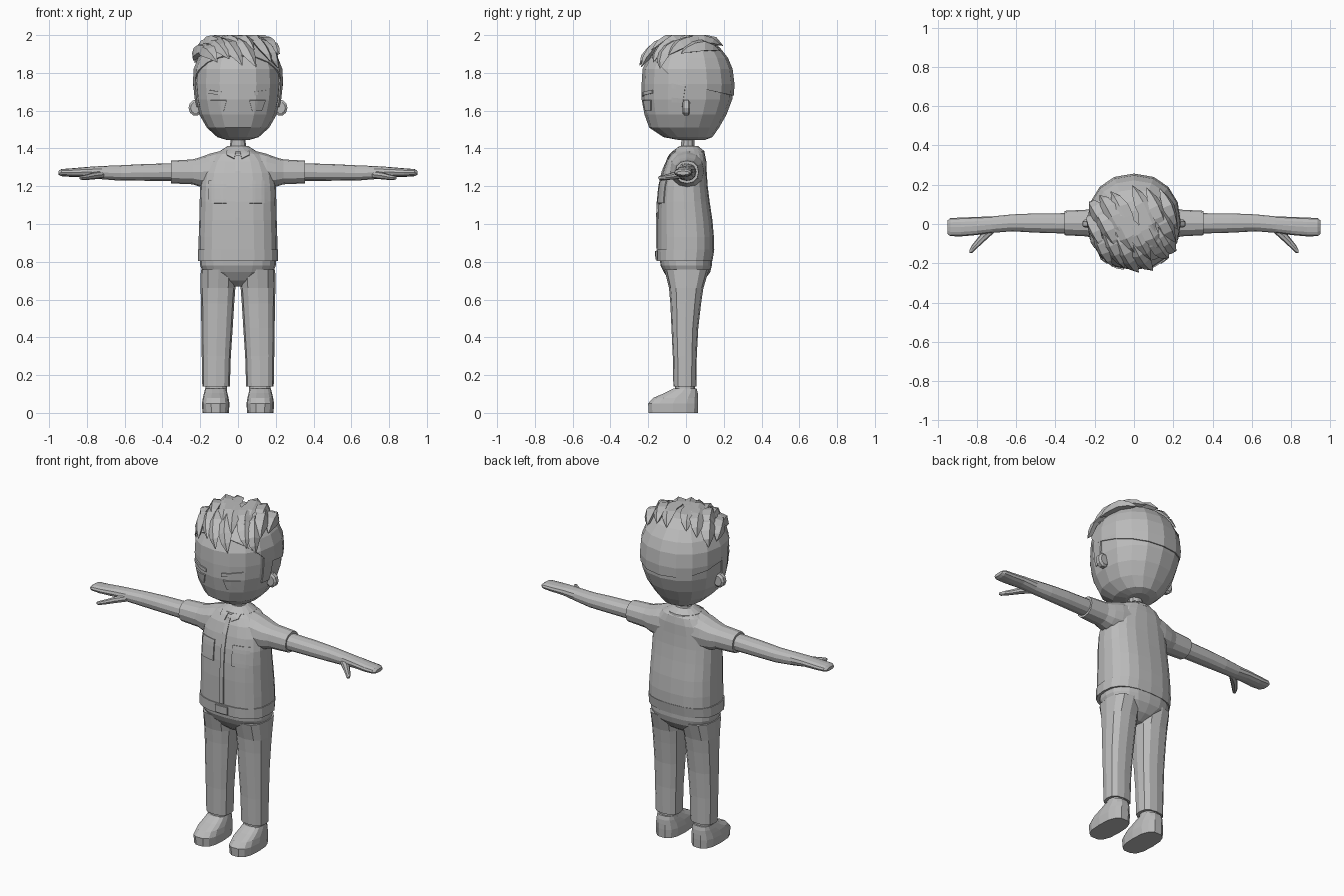
import bpy, bmesh, random
from math import sin, cos, pi, radians
from mathutils import Vector
from mathutils.bvhtree import BVHTree

random.seed(4)
if "Cube" in bpy.data.objects:
    bpy.data.objects.remove(bpy.data.objects["Cube"], do_unlink=True)

grey = bpy.data.materials.new("plain_grey")
grey.use_nodes = True
grey.diffuse_color = (0.5, 0.5, 0.5, 1)
grey.node_tree.nodes["Principled BSDF"].inputs["Base Color"].default_value = grey.diffuse_color


def finish(name, bm):
    bmesh.ops.recalc_face_normals(bm, faces=bm.faces)
    mesh = bpy.data.meshes.new(name)
    bm.to_mesh(mesh)
    bm.free()
    mesh.materials.append(grey)
    obj = bpy.data.objects.new(name, mesh)
    bpy.context.collection.objects.link(obj)
    return obj


def skin(name, rings, closed=True):
    """Join rings of points with quads and cap the ends."""
    bm = bmesh.new()
    loops = [[bm.verts.new(p) for p in ring] for ring in rings]
    n = len(loops[0])
    for a, b in zip(loops, loops[1:]):
        for i in range(n if closed else n - 1):
            j = (i + 1) % n
            bm.faces.new((a[i], a[j], b[j], b[i]))
    if closed:
        bm.faces.new(loops[0])
        bm.faces.new(loops[-1])
    return finish(name, bm)


def oval(n, power):
    for i in range(n):
        a = 2 * pi * i / n
        c, s = cos(a), sin(a)
        yield (abs(c) ** (2 / power) * (1 if c > 0 else -1),
               abs(s) ** (2 / power) * (1 if s > 0 else -1))


def upright(name, rows, cx=0, n=16, power=2.3, grow=0):
    """Rows of (z, half width, front y, back y, optional centre x)."""
    rings = []
    for z, rx, y0, y1, *mid in rows:
        x = mid[0] if mid else cx
        rings.append([(x + c * (rx + grow), (y0 + y1) / 2 + s * ((y1 - y0) / 2 + grow), z + grow * (z > 1.9))
                      for c, s in oval(n, power)])
    return skin(name, rings)


def sideways(name, rows, side, n=12, power=2.2):
    """Rows of (x, centre y, centre z, half depth, half height)."""
    return skin(name, [[(side * x, cy + c * ry, cz + s * rz) for c, s in oval(n, power)]
                       for x, cy, cz, ry, rz in rows])


def tree(obj):
    m = obj.data
    return BVHTree.FromPolygons([v.co for v in m.vertices], [p.vertices[:] for p in m.polygons])


def patch(name, target, corners, axis="y", side=1, steps=6):
    """Thin plate draped on a surface; corners go round the outline."""
    a, b, c, d = [Vector(p) for p in corners]
    ray = Vector((0, 1, 0)) if axis == "y" else Vector((-side, 0, 0))
    rows = []
    for i in range(steps + 1):
        row = []
        for j in range(steps + 1):
            p = a.lerp(b, i / steps).lerp(d.lerp(c, i / steps), j / steps)
            start = Vector((side * p.x, -1, p.y)) if axis == "y" else Vector((side, p.x, p.y))
            hit = target.ray_cast(start, ray)[0]
            row.append(hit - ray * 0.003)
        rows.append(row)
    obj = skin(name, rows, closed=False)
    mod = obj.modifiers.new("thickness", "SOLIDIFY")
    mod.thickness, mod.offset = 0.008, 0
    return obj


def box(x0, x1, z0, z1):
    return [(x0, z0), (x1, z0), (x1, z1), (x0, z1)]


# Head and neck
HEAD = [(1.445, .06, -.04, .10), (1.46, .11, -.12, .14), (1.51, .165, -.195, .175),
        (1.58, .205, -.22, .215), (1.66, .225, -.235, .245), (1.74, .232, -.235, .25),
        (1.82, .228, -.23, .24), (1.88, .205, -.2, .215), (1.93, .165, -.14, .17),
        (1.965, .1, -.06, .11), (1.975, .04, 0, .06)]
head = upright("head", HEAD, power=2.2)
head_tree = tree(head)
upright("neck", [(1.36, .045, -.03, .05), (1.48, .038, -.025, .045)], n=10, power=2)

# Smooth hair cap, trimmed at the nape and the forehead
cap = upright("hair_cap", HEAD, power=2.2, grow=.007)
bm = bmesh.new()
bm.from_mesh(cap.data)
for point, normal in (((0, .25, 1.68), (0, .22, 1)), ((0, -.15, 1.85), (0, 1, 1))):
    bmesh.ops.bisect_plane(bm, geom=bm.verts[:] + bm.edges[:] + bm.faces[:],
                           plane_co=point, plane_no=normal, clear_inner=True)
bm.to_mesh(cap.data)
bm.free()
mod = cap.modifiers.new("thickness", "SOLIDIFY")
mod.thickness = .012


# Swept fringe of pointed clumps
def clump(name, u0, v0, u1, v1, lift, width):
    centre = Vector((0, 0, 1.74))
    path = []
    for k in range(6):
        t = k / 5
        u, v = radians(u0 + (u1 - u0) * t), radians(v0 + (v1 - v0) * t)
        d = Vector((sin(u), -cos(u) * cos(v), cos(u) * sin(v)))
        path.append((head_tree.ray_cast(centre, d)[0], d))
    fat = (.03, .65, 1, .95, .6, .04)
    rings = []
    for k, (p, d) in enumerate(path):
        tangent = path[min(k + 1, 5)][0] - path[max(k - 1, 0)][0]
        across = tangent.cross(d).normalized() * width * fat[k]
        mid = p + d * (.012 + lift * .4)
        ring = [mid + across, mid + d * lift * .6 * fat[k], mid - across, mid - d * lift * fat[k]]
        rings.append([(q.x, q.y, min(q.z, 2.0)) for q in ring])
    skin(name, rings)


for row, (v, lift) in enumerate(((100, .045), (74, .046), (50, .036))):
    for col in range(6):
        u = -40 + 16 * col + random.uniform(-4, 4) - 5 * (row % 2)
        vc = v + .25 * abs(u) + random.uniform(-5, 5)
        clump(f"hair_clump_{row}_{col}", u - 13, vc + 28, u + 13, vc - 27, lift, .042)

# Torso, collar and belt
TORSO = [(.86, .208, -.152, .148), (.93, .208, -.152, .148), (1.02, .205, -.152, .14),
         (1.12, .203, -.148, .125), (1.2, .2, -.14, .115), (1.27, .19, -.125, .11),
         (1.33, .165, -.105, .108), (1.37, .125, -.08, .1), (1.395, .07, -.05, .08)]
shirt = upright("shirt_body", TORSO, n=20, power=2.6)
shirt_tree = tree(shirt)
upright("collar", [(1.372, .1, -.075, .1), (1.385, .098, -.072, .098), (1.412, .055, -.035, .065)], power=2)
belt = upright("belt", [(.805, .213, -.155, .14), (.865, .213, -.157, .15)], n=20, power=2.6)
patch("belt_buckle", tree(belt), box(-.04, .04, .812, .857))
patch("shirt_placket", shirt_tree, box(-.012, .012, .87, 1.36))

# Trousers seat
upright("trouser_seat", [(.67, .04, -.045, .05), (.7, .1, -.085, .095), (.745, .185, -.118, .128),
                         (.78, .2, -.135, .137), (.83, .2, -.14, .138)], n=20, power=2.5)

for side, label in ((1, "left"), (-1, "right")):
    # Sleeve, arm and hand
    sideways(f"{label}_sleeve", [(.08, .005, 1.285, .095, .105), (.15, .005, 1.28, .09, .092),
                                 (.2, .005, 1.275, .08, .078), (.24, .005, 1.276, .068, .066),
                                 (.355, .005, 1.275, .062, .06)], side)
    sideways(f"{label}_arm_and_hand", [(.33, .003, 1.275, .052, .047), (.5, .005, 1.273, .049, .044),
                                       (.62, .006, 1.27, .043, .041), (.72, -.003, 1.272, .042, .035),
                                       (.8, -.01, 1.275, .046, .027), (.88, -.015, 1.272, .048, .023),
                                       (.935, -.016, 1.272, .046, .019), (.95, -.016, 1.27, .034, .01)], side)
    sideways(f"{label}_thumb", [(.71, -.02, 1.262, .022, .02), (.765, -.062, 1.255, .03, .019),
                                (.8, -.1, 1.248, .024, .015), (.825, -.128, 1.245, .02, .012),
                                (.838, -.14, 1.245, .008, .007)], side, n=8)
    # Leg and shoe
    upright(f"{label}_trouser_leg", [(.14, .073, -.067, .055, side * .116), (.3, .077, -.07, .057, side * .115),
                                     (.45, .083, -.077, .065, side * .111), (.58, .088, -.083, .08, side * .108),
                                     (.66, .092, -.09, .092, side * .106), (.76, .094, -.115, .122, side * .103)],
            n=12, power=2.6)
    upright(f"{label}_ankle", [(.08, .058, -.06, .05), (.2, .055, -.055, .045)], cx=side * .116, n=12)
    upright(f"{label}_shoe", [(0, .07, -.2, .065), (.05, .073, -.203, .067), (.08, .068, -.175, .066),
                              (.105, .062, -.115, .064), (.128, .056, -.07, .058)],
            cx=side * .118, n=14, power=2.7)
    # Ear: a rounded disc standing out from the head
    skin(f"{label}_ear", [[(side * (.225 + c * r), y, 1.615 + s * r * 1.15) for c, s in oval(10, 2)]
                          for y, r in ((-.018, .026), (-.01, .037), (.012, .037), (.022, .026))])
    # Draped details
    patch(f"{label}_pocket", shirt_tree, box(.06, .155, 1.11, 1.23), side=side)
    patch(f"{label}_brow", head_tree, [(.05, 1.675), (.16, 1.692), (.16, 1.71), (.05, 1.695)], side=side)
    patch(f"{label}_eye", head_tree, [(.075, 1.6), (.125, 1.6), (.145, 1.655), (.06, 1.655)], side=side)
    patch(f"{label}_sideburn", head_tree, [(-.075, 1.62), (-.02, 1.62), (0, 1.75), (-.075, 1.77)],
          axis="x", side=side)
    patch(f"{label}_collar_point", shirt_tree, [(.02, 1.345), (.06, 1.365), (.06, 1.385), (.012, 1.38)], side=side)
